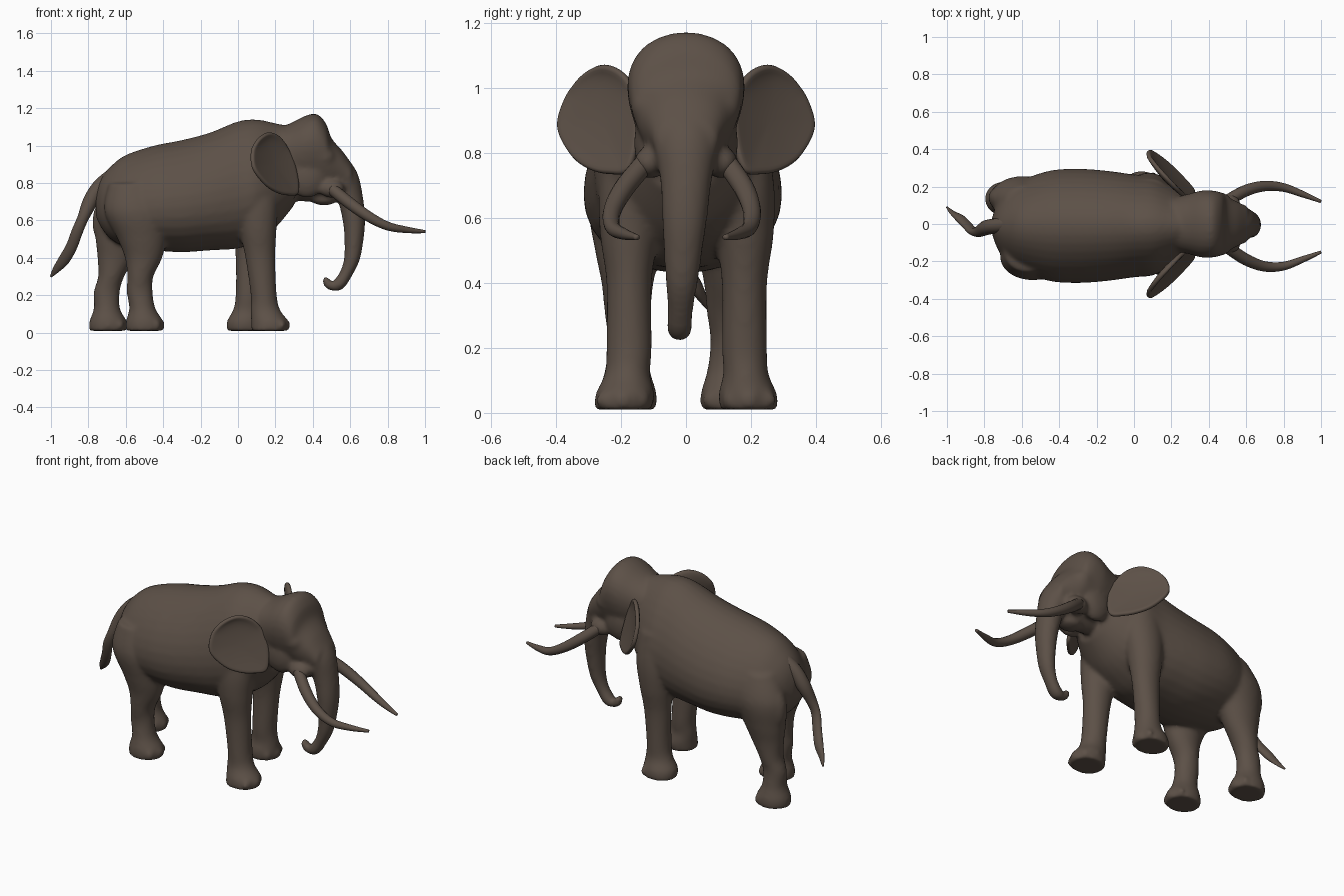
import bpy, bmesh, math
from mathutils import Vector

cube = bpy.data.objects.get("Cube")
if cube:
    bpy.data.objects.remove(cube, do_unlink=True)

hide = bpy.data.materials.new("brown_hide")
hide.use_nodes = True
colour = (.108, .081, .063, 1)
hide.diffuse_color = colour
shader = hide.node_tree.nodes["Principled BSDF"]
shader.inputs["Base Color"].default_value = colour
shader.inputs["Roughness"].default_value = .8


def spline(points, steps=6, closed=False):
    """Smooth list of vectors through the given stations."""
    pts = [Vector(p) for p in points]
    count = len(pts)
    smooth = []
    for i in range(count if closed else count - 1):
        if closed:
            a, b, c, d = (pts[(i + k) % count] for k in (-1, 0, 1, 2))
        else:
            a, b, c, d = (pts[min(max(i + k, 0), count - 1)] for k in (-1, 0, 1, 2))
        for step in range(steps):
            t = step / steps
            smooth.append(b + t / 2 * ((c - a) + t * ((2 * a - 5 * b + 4 * c - d)
                          + t * (3 * b - 3 * c + d - a))))
    if not closed:
        smooth.append(pts[-1])
    return smooth


def bridge(bm, rings):
    """Join neighbouring closed rings with quads."""
    for inner, outer in zip(rings, rings[1:]):
        count = len(inner)
        for k in range(count):
            j = (k + 1) % count
            bm.faces.new((inner[k], inner[j], outer[j], outer[k]))


def tube(bm, stations, axis=None, sides=32, taper=0):
    """Loft of ellipses; station = x, y, z, radius across, radius in depth."""
    rows = spline(stations)
    rings = []
    for i, row in enumerate(rows):
        before, after = rows[max(i - 1, 0)], rows[min(i + 1, len(rows) - 1)]
        along = Vector(axis or (after - before)[:3]).normalized()
        across = Vector((0, 1, 0))
        across = (across - along * across.dot(along)).normalized()
        depth = along.cross(across)
        centre = Vector(row[:3])
        ring = []
        for k in range(sides):
            angle = math.tau * k / sides
            high = math.sin(angle)
            wide = math.cos(angle) * (1 - taper * high)
            ring.append(bm.verts.new(centre + across * row[3] * wide + depth * row[4] * high))
        rings.append(ring)
    bridge(bm, rings)
    bm.faces.new(rings[0][::-1])
    bm.faces.new(rings[-1])


def profile_loft(bm, rows, y, taper):
    """Loft along x from rows of x, top height, bottom height, half width."""
    tube(bm, [(x, y, (top + low) / 2, wide, (top - low) / 2) for x, top, low, wide in rows],
         axis=(1, 0, 0), taper=taper)


def ball(bm, centre, size):
    made = bmesh.ops.create_uvsphere(bm, u_segments=20, v_segments=12, radius=1)
    for vert in made["verts"]:
        vert.co = [c + v * s for c, v, s in zip(centre, vert.co, size)]


def finish(bm, name):
    bmesh.ops.recalc_face_normals(bm, faces=bm.faces)
    mesh = bpy.data.meshes.new(name)
    bm.to_mesh(mesh)
    bm.free()
    mesh.materials.append(hide)
    mesh.shade_smooth()
    obj = bpy.data.objects.new(name, mesh)
    bpy.context.collection.objects.link(obj)
    return obj


sides_of_body = ((1, "left"), (-1, "right"))
body = bmesh.new()

# Torso with shoulder hump, sloping back and narrow spine
profile_loft(body, [
    (-.76, .76, .62, .04), (-.73, .83, .56, .12), (-.68, .89, .5, .19), (-.6, .95, .46, .24),
    (-.45, 1, .44, .29), (-.3, 1.03, .43, .3), (-.15, 1.07, .44, .29), (0, 1.13, .45, .27),
    (.1, 1.14, .49, .26), (.2, 1.12, .56, .21), (.3, 1.1, .68, .14)], y=-.01, taper=.2)

# Head with broad domed crown and narrow jaw
profile_loft(body, [
    (.18, 1.08, .74, .13), (.28, 1.12, .71, .15), (.36, 1.16, .7, .17), (.42, 1.17, .7, .17),
    (.47, 1.12, .7, .16), (.5, 1.04, .7, .14), (.56, .97, .71, .11), (.61, .9, .7, .09)],
    y=0, taper=-.35)

# Trunk hanging down and curling back
trunk_path = [(.5, .9, .1), (.56, .82, .1), (.6, .72, .08), (.62, .6, .07), (.62, .5, .06),
              (.61, .4, .05), (.58, .32, .04), (.54, .26, .04), (.5, .25, .03), (.47, .27, .03)]
tube(body, [(x, -.02 * max(0, .7 - z) / .45, z, wide, wide * .86) for x, z, wide in trunk_path])
ball(body, (.47, -.02, .28), (.02, .03, .02))

# Brows, cheeks, tusk sockets and lower lip
for side, label in sides_of_body:
    ball(body, (.46, side * .12, .94), (.06, .05, .05))
    ball(body, (.37, side * .11, .83), (.1, .05, .11))
    ball(body, (.5, side * .11, .77), (.07, .05, .05))
ball(body, (.46, 0, .71), (.07, .06, .03))

# Leg shapes: height, share of the stride, bend, radius across, radius in depth
front_shape = [(.01, 1, 0, .09, .1), (.06, 1, 0, .09, .1), (.12, .72, 0, .07, .08),
               (.2, .62, 0, .07, .07), (.4, .4, 0, .07, .08), (.55, .25, 0, .09, .1),
               (.7, .1, 0, .1, .12), (.88, 0, 0, .1, .11)]
hind_shape = [(.01, 1, 0, .09, .1), (.06, 1, 0, .09, .1), (.13, .97, -.01, .07, .07),
              (.22, .9, -.02, .06, .07), (.3, .8, -.01, .07, .07), (.4, .75, .01, .08, .1),
              (.5, .6, .01, .1, .13), (.65, .25, 0, .12, .17), (.8, 0, 0, .1, .13)]


def leg(shape, hip, foot, y, splay):
    side = math.copysign(1, y)
    rows = []
    for z, stride, bend, across, depth in shape:
        out = y + side * (splay * max(0, 1 - z * 6) - max(0, z - .65) / 6)
        rows.append((hip + (foot - hip) * stride + bend, out, z, across, depth))
    tube(body, rows, axis=(0, 0, -1))
    for turn in (-.75, 0, .75):
        ball(body, (foot + .09 * math.cos(turn), rows[0][1] + .08 * math.sin(turn), .04), (.02, .03, .03))


# Walking stance
leg(front_shape, .085, .17, -.175, .02)
leg(front_shape, .085, .04, .18, .015)
leg(hind_shape, -.56, -.5, -.18, 0)
leg(hind_shape, -.56, -.695, .135, 0)
ball(body, (-.69, .14, .59), (.09, .07, .14))

# Fuse the overlapping volumes into one skin
body_object = finish(body, "body")
fuse = body_object.modifiers.new("fuse", "REMESH")
fuse.mode = "VOXEL"
fuse.voxel_size = .011
fuse.use_smooth_shade = True
soften = body_object.modifiers.new("soften", "SMOOTH")
soften.factor = .5
soften.iterations = 12

tusk_path = [(.5, .12, .77), (.6, .18, .69), (.7, .21, .62), (.8, .205, .57), (.9, .17, .55), (1, .13, .54)]
ear_outline = [(.14, .93), (.18, 1.03), (.25, 1.07), (.32, 1.04), (.37, .97), (.395, .88),
               (.36, .8), (.31, .755), (.24, .735), (.17, .755)]
for side, label in sides_of_body:
    # Tusks sweeping out, forward and inward
    tusk = bmesh.new()
    stations = []
    for x, y, z in tusk_path:
        radius = min(.032, .034 * math.sqrt(max(.06, (1.03 - x) * 2)))
        spread = .015 * (1 - side * min(1, (x - .5) * 4))
        stations.append((x, side * (y + spread - .01), z, radius, radius))
    tube(tusk, stations, sides=16)
    finish(tusk, label + "_tusk")

    # Ears: dished sheet swept back, with a rolled top rim
    ear = bmesh.new()
    edge = spline(ear_outline, closed=True)
    middle = Vector((.25, .9))
    rings = []
    for level in (.1, .4, .7, .9, 1):
        ring = []
        for point in edge:
            y, z = middle.lerp(point, level)
            dish = .02 * (level ** 2 - 1)
            roll = .03 * level ** 6 * max(0, (z - .98) / .09)
            x = .295 - .9 * (y - .15) - .33 * (z - .9) + dish + roll
            ring.append(ear.verts.new((x, side * y, z)))
        rings.append(ring)
    bridge(ear, rings)
    ear.faces.new(rings[0])
    ear_object = finish(ear, label + "_ear")
    thick = ear_object.modifiers.new("thickness", "SOLIDIFY")
    thick.thickness = .024
    thick.offset = 0
    rounded = ear_object.modifiers.new("rounded", "SUBSURF")
    rounded.levels = rounded.render_levels = 1

# Tail swinging out behind with a tapered brush
tail = bmesh.new()
tube(tail, [(-.67, 0, .84, .04, .04), (-.74, -.01, .78, .04, .04), (-.79, -.02, .7, .04, .04),
            (-.83, -.04, .61, .03, .03), (-.86, -.04, .54, .02, .03), (-.89, -.01, .46, .02, .03),
            (-.93, .03, .39, .02, .03), (-.97, .06, .34, .01, .02), (-1, .09, .3, .004, .006)], sides=16)
finish(tail, "tail")
